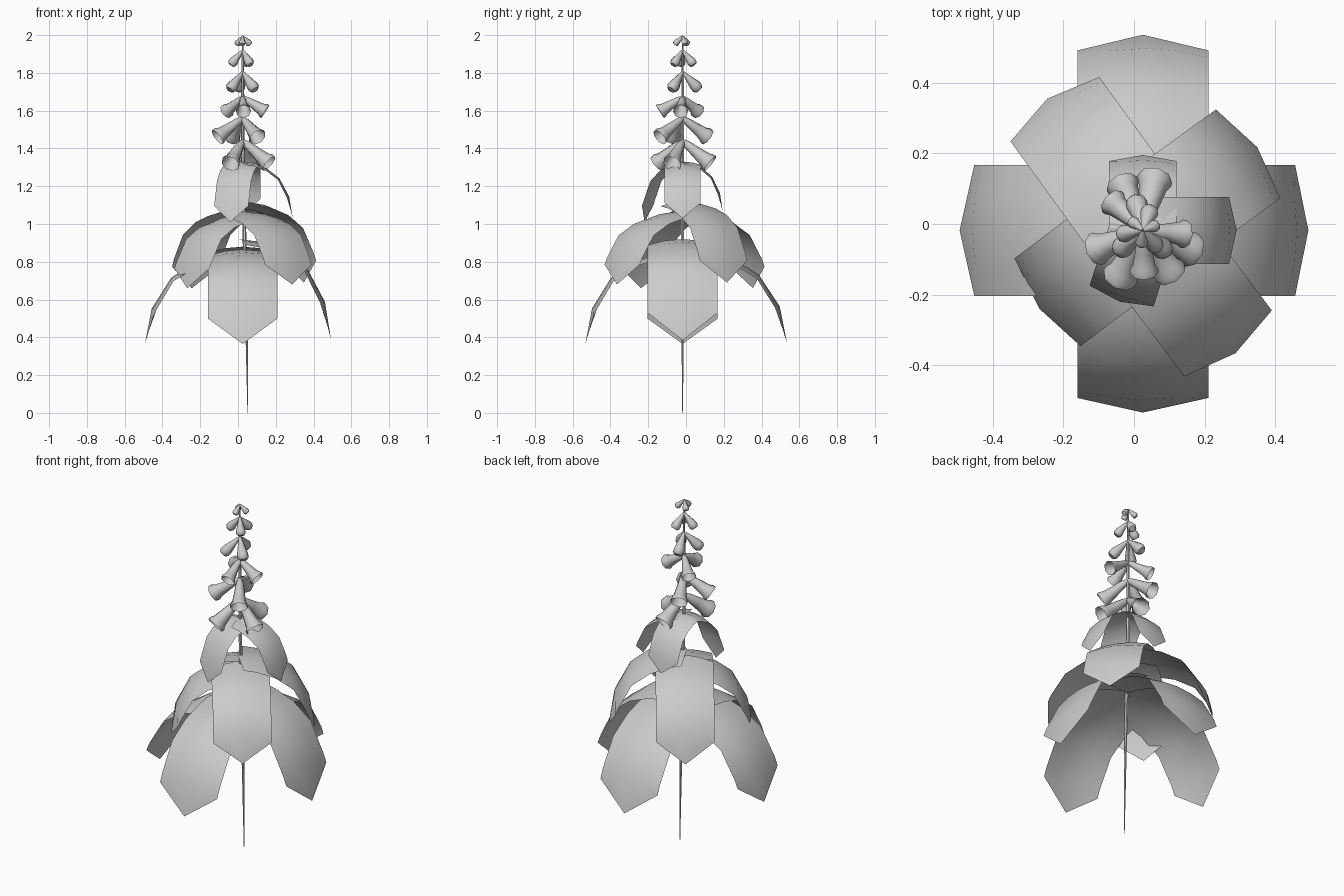
import bpy, bmesh, math
from mathutils import Vector

if "Cube" in bpy.data.objects:
    bpy.data.objects.remove(bpy.data.objects["Cube"])

CX, CY = 0.025, -0.018   # stem axis


def make(name, verts, faces, angle=50):
    me = bpy.data.meshes.new(name)
    me.from_pydata(verts, [], faces)
    bm = bmesh.new()
    bm.from_mesh(me)
    bmesh.ops.recalc_face_normals(bm, faces=bm.faces)
    bm.to_mesh(me)
    bm.free()
    ob = bpy.data.objects.new(name, me)
    bpy.context.collection.objects.link(ob)
    bpy.ops.object.select_all(action='DESELECT')
    ob.select_set(True)
    bpy.context.view_layer.objects.active = ob
    bpy.ops.object.shade_smooth_by_angle(angle=math.radians(angle))
    return ob


def lathe(name, rings, sides, cap_end=False):
    """Rings are (centre, axis, radius); joins them into a tube."""
    verts, faces = [], []
    for c, axis, r in rings:
        q = Vector(axis).to_track_quat('Z', 'Y')
        for i in range(sides):
            a = 2 * math.pi * i / sides
            verts.append(Vector(c) + q @ Vector((r * math.cos(a), r * math.sin(a), 0)))
    for j in range(len(rings) - 1):
        for i in range(sides):
            k = (i + 1) % sides
            faces.append((j * sides + i, j * sides + k, (j + 1) * sides + k, (j + 1) * sides + i))
    if cap_end:
        n = (len(rings) - 1) * sides
        faces.append(tuple(range(n, n + sides)))
    return make(name, verts, faces)


# Stem: thin, slightly leaning and tapered at both ends
stem = [(0.052, 0.0, 0.002), (0.047, 0.4, 0.007), (0.035, 0.9, 0.01),
        (0.026, 1.3, 0.01), (0.025, 1.7, 0.008), (0.025, 1.99, 0.004)]
lathe("stem", [((x, CY, z), (0, 0, 1), r) for x, z, r in stem], 6)

# Leaf centre line: (reach, drop) as fractions of radius and height
ARC = [(-0.04, 0.0), (0.22, 0.03), (0.48, 0.12), (0.73, 0.29), (0.93, 0.62), (1.0, 1.0)]


def leaf(name, deg, reach, z0, z1, width):
    a = math.radians(deg)
    out, side = Vector((math.cos(a), math.sin(a), 0)), Vector((-math.sin(a), math.cos(a), 0))
    cols = [-1, -0.5, 0, 0.5, 1]
    verts, faces = [], []
    for j, (r, d) in enumerate(ARC):
        for u in cols:
            rr, dd, bulge = r, d, 0.085 * width * u * u
            if j == len(ARC) - 1:          # pointed tip
                rr, dd, bulge = r - 0.08 * abs(u), d - 0.27 * abs(u), 0
            if j == 0:                     # blunt point at the base
                rr = r + 0.08 * abs(u)
            steep = min(1, d * 1.3)
            p = Vector((CX, CY, z0 - (z0 - z1) * dd - bulge * (1 - steep)))
            p += out * (reach * rr - bulge * steep) + side * (u * width / 2)
            verts.append(p)
    for j in range(len(ARC) - 1):
        for i in range(4):
            n = j * 5 + i
            faces.append((n, n + 1, n + 6, n + 5))
    return make(name, verts, faces)


# Leaf tiers: (angle, reach, base height, tip height)
tiers = {
    "lower_leaf": (0.37, [(0, 0.468, 0.92, 0.385), (90, 0.553, 0.88, 0.37),
                          (180, 0.518, 0.86, 0.365), (270, 0.515, 0.865, 0.365)]),
    "middle_leaf": (0.31, [(36, 0.4, 1.12, 0.69), (126, 0.46, 1.08, 0.66),
                           (217, 0.367, 1.05, 0.66), (307, 0.435, 1.07, 0.68)]),
    "upper_leaf": (0.19, [(0, 0.265, 1.33, 1.03), (90, 0.213, 1.33, 1.06),
                          (252, 0.212, 1.33, 1.01)]),
}
for name, (width, leaves) in tiers.items():
    for deg, reach, z0, z1 in leaves:
        leaf(name, deg, reach, z0, z1, width)

# Flower profiles: (fraction of length, fraction of mouth radius)
BELL = [(0, 0.2), (0.15, 0.42), (0.5, 0.6), (0.82, 0.8), (0.92, 1.0), (1.0, 1.0)]
BUD = [(0, 0.2), (0.3, 0.5), (0.75, 0.95), (0.9, 0.95), (1.0, 0.65)]


def flower(name, deg, reach, z0, z1, r, profile, closed):
    a = math.radians(deg)
    base = Vector((CX, CY, z0))
    axis = Vector((reach * math.cos(a), reach * math.sin(a), z1 - z0))
    lathe(name, [(base + axis * t, axis, r * f) for t, f in profile], 8, closed)


# Whorls: (base height, mouth height, reach, mouth radius, angles)
bells = [(1.44, 1.32, 0.15, 0.05, (-116, -22, 77)),
         (1.56, 1.46, 0.145, 0.047, (202, -57, 114)),
         (1.67, 1.595, 0.12, 0.04, (-88, -5, 137))]
buds = [(1.805, 1.71, 0.09, 0.032, (103, -43, 220)),
        (1.92, 1.842, 0.064, 0.026, (70, 190, 310)),
        (1.995, 1.95, 0.042, 0.018, (20, 140, 265))]
for z0, z1, reach, r, angles in bells:
    for deg in angles:
        flower("bell_flower", deg, reach, z0, z1, r, BELL, False)
for z0, z1, reach, r, angles in buds:
    for deg in angles:
        flower("flower_bud", deg, reach, z0, z1, r, BUD, True)
